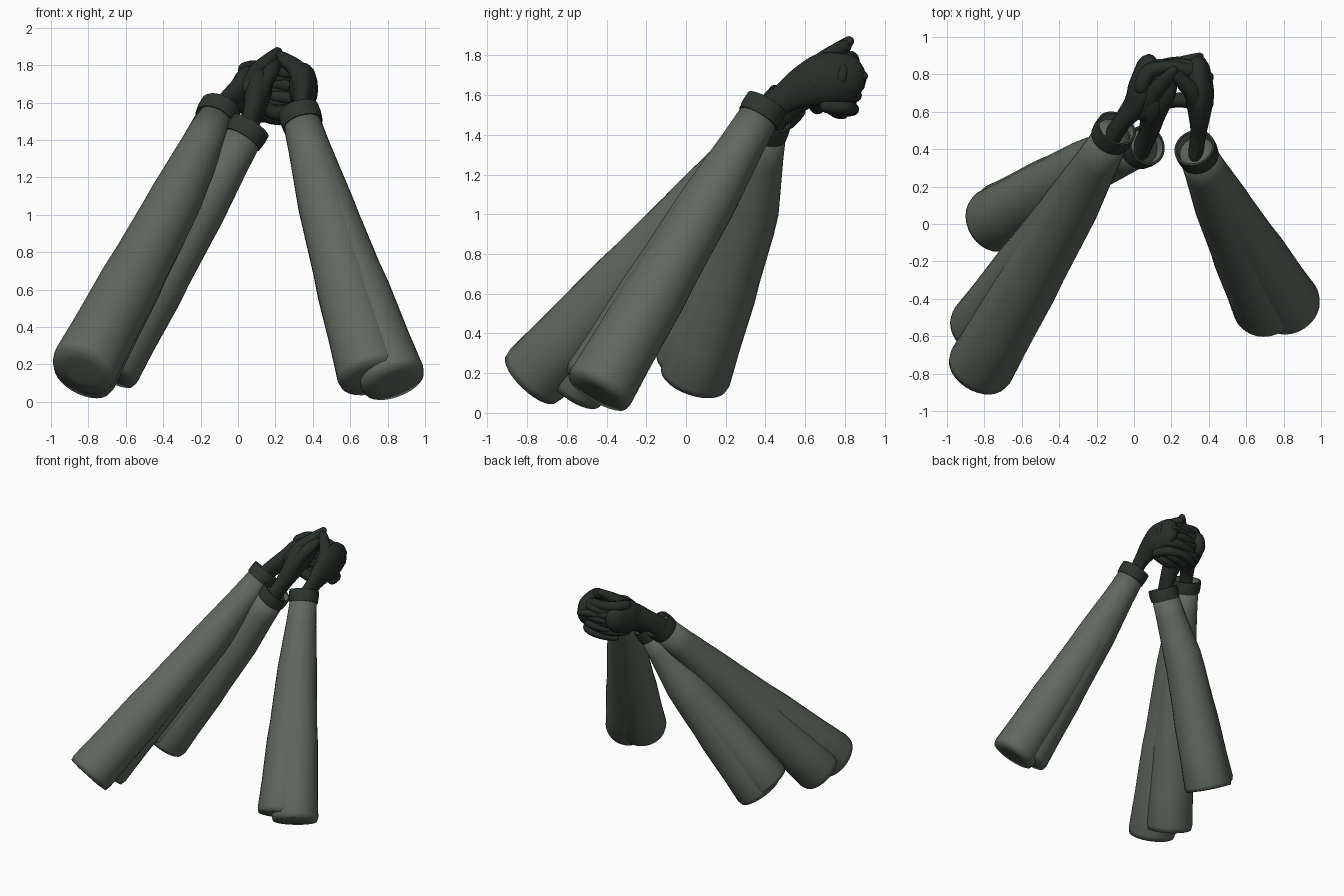
import bpy, bmesh, math
from mathutils import Vector

if "Cube" in bpy.data.objects:
    bpy.data.objects.remove(bpy.data.objects["Cube"])


def material(name, rgb):
    m = bpy.data.materials.new(name)
    m.diffuse_color = (*rgb, 1)
    m.use_nodes = True
    m.node_tree.nodes["Principled BSDF"].inputs["Base Color"].default_value = m.diffuse_color
    return m


SLEEVE = material("sage sleeve cloth", (0.115, 0.14, 0.113))
CUFF = material("dark cuff", (0.027, 0.036, 0.028))
GLOVE = material("blackish green glove", (0.02, 0.027, 0.021))


def spline(pts, n):
    """Smooth Catmull-Rom samples through tuples of any length."""
    p = [pts[0]] + list(pts) + [pts[-1]]
    out = []
    for i in range(1, len(p) - 2):
        for k in range(n):
            t = k / n
            out.append([0.5 * (2 * b + (c - a) * t + (2 * a - 5 * b + 4 * c - d) * t * t
                               + (3 * b - a - 3 * c + d) * t ** 3)
                        for a, b, c, d in zip(p[i - 1], p[i], p[i + 1], p[i + 2])])
    return out + [list(p[-1])]


def finish(bm, name, mats, angle=50):
    bmesh.ops.recalc_face_normals(bm, faces=bm.faces)
    me = bpy.data.meshes.new(name)
    bm.to_mesh(me)
    bm.free()
    for m in mats:
        me.materials.append(m)
    ob = bpy.data.objects.new(name, me)
    bpy.context.collection.objects.link(ob)
    bpy.ops.object.select_all(action='DESELECT')
    ob.select_set(True)
    bpy.context.view_layer.objects.active = ob
    bpy.ops.object.shade_smooth_by_angle(angle=math.radians(angle))
    return ob


def tube(name, pts, mat, sides=20, n=5, wide=None, flat=1.0, round_ends=False, angle=50):
    """Closed tube; pts are (x, y, z, radius). 'wide' sets the full-width direction, 'flat' the other."""
    s = spline(pts, n) if n > 1 else pts
    pos = [Vector(q[:3]) for q in s]
    rad = [max(q[3], 0.002) for q in s]
    if round_ends:  # domed tips
        for end in (0, -1):
            d = (pos[end] - pos[1 if end == 0 else -2]).normalized()
            c, r = pos[end].copy(), rad[end]
            for a in (30, 55, 78):
                q = c + d * r * math.sin(math.radians(a))
                w = r * math.cos(math.radians(a))
                if end == 0:
                    pos.insert(0, q)
                    rad.insert(0, w)
                else:
                    pos.append(q)
                    rad.append(w)
    bm = bmesh.new()
    rings = []
    ref = Vector(wide) if wide else Vector((0.3, 0.9, 0.2))
    for i, c in enumerate(pos):
        t = (pos[min(i + 1, len(pos) - 1)] - pos[max(i - 1, 0)]).normalized()
        u = (ref - t * ref.dot(t)).normalized()
        v = t.cross(u)
        ref = u
        rings.append([bm.verts.new(c + rad[i] * (u * math.cos(a) + v * flat * math.sin(a)))
                      for a in (2 * math.pi * k / sides for k in range(sides))])
    for a, b in zip(rings, rings[1:]):
        for k in range(sides):
            bm.faces.new((a[k], a[(k + 1) % sides], b[(k + 1) % sides], b[k]))
    bm.faces.new(rings[0][::-1])
    bm.faces.new(rings[-1])
    return finish(bm, name, [mat], angle)


def ring_cuff(name, c, axis, r, h):
    """Hollow band with a pale lining, standing at the wrist."""
    c, t = Vector(c), Vector(axis).normalized()
    u = t.orthogonal().normalized()
    v = t.cross(u)
    bm = bmesh.new()
    prof = [(r * 0.94, -h / 2), (r, -h / 2), (r * 1.04, 0), (r * 1.02, h / 2), (r * 0.9, h / 2), (r * 0.82, -h / 4)]
    rings = [[bm.verts.new(c + t * z + w * (u * math.cos(a) + v * math.sin(a)))
              for a in (2 * math.pi * k / 28 for k in range(28))] for w, z in prof]
    for j, (a, b) in enumerate(zip(rings, rings[1:])):
        for k in range(28):
            bm.faces.new((a[k], a[(k + 1) % 28], b[(k + 1) % 28], b[k])).material_index = int(j == 4)
    bm.faces.new(rings[-1]).material_index = 1
    bm.faces.new(rings[0])
    finish(bm, name, [CUFF, SLEEVE])


# Sleeves: wrist, elbow offset and two layers that part below the elbow
ARMS = {
    "left_front": ((-0.11, 0.485, 1.54), (0.015, 0.0, 0.0), [(-0.83, -0.78, 0.17), (-0.83, -0.57, 0.13)]),
    "left_rear": ((0.045, 0.41, 1.44), (0.0, 0.045, 0.0), [(-0.71, 0.04, 0.17), (-0.76, 0.01, 0.24)]),
    "right": ((0.335, 0.385, 1.52), (-0.01, 0.0, 0.0), [(0.715, -0.455, 0.13), (0.835, -0.445, 0.105)]),
}
for arm, (wrist, bend, ends) in ARMS.items():
    w = Vector(wrist)
    mean = (Vector(ends[0]) + Vector(ends[1])) / 2
    for i, end in enumerate(ends):
        e = Vector(end)
        own = w.lerp(e, 0.36)
        elbow = own.lerp(w.lerp(mean, 0.36), 0.55) + Vector(bend)
        pts = []
        for f, r in ((0.0, 0.099), (0.12, 0.112), (0.33, 0.143), (0.4, 0.147), (0.58, 0.157),
                     (0.66, 0.166), (0.85, 0.172), (0.98, 0.181), (1.0, 0.172), (1.004, 0.09)):
            c = w.lerp(elbow, f / 0.36) if f < 0.36 else elbow.lerp(e, (f - 0.36) / 0.64)
            pts.append((*c, r * (1 if i == 0 else 0.97)))
        tube(f"{arm}_sleeve_{i + 1}", pts, SLEEVE, sides=28, n=1, angle=100)
    axis = w - mean
    ring_cuff(f"{arm}_cuff", w, axis, 0.109, 0.092)

# Wrists and palms of the gloves
tube("left_front_palm", [(-0.12, 0.46, 1.52, 0.075), (-0.055, 0.56, 1.60, 0.078), (0.01, 0.64, 1.645, 0.105),
                         (0.045, 0.72, 1.675, 0.125), (0.065, 0.8, 1.685, 0.11)],
     GLOVE, wide=(0, -0.5, 1), flat=0.62, round_ends=True)
tube("left_rear_palm", [(0.03, 0.385, 1.41, 0.07), (0.07, 0.47, 1.51, 0.072), (0.095, 0.56, 1.60, 0.09),
                        (0.105, 0.65, 1.67, 0.11), (0.115, 0.72, 1.70, 0.1)],
     GLOVE, wide=(0, -0.6, 1), flat=0.7, round_ends=True)
tube("right_palm", [(0.33, 0.38, 1.5, 0.07), (0.345, 0.49, 1.58, 0.075), (0.35, 0.59, 1.64, 0.105),
                    (0.35, 0.69, 1.675, 0.135), (0.345, 0.78, 1.69, 0.125)],
     GLOVE, wide=(0, -0.5, 1), flat=0.58, round_ends=True)

# Interlocked fingers wrapping round the far side
for i in range(4):
    z = 1.775 - i * 0.07
    y = 0.85 - 0.012 * abs(i - 1.2)
    r = 0.038 - 0.002 * i
    tube(f"left_finger_{i + 1}", [(0.04, y - 0.1, z, r + 0.004), (0.08, y - 0.02, z + 0.01, r + 0.003),
                                 (0.17, y, z, r), (0.27, y - 0.01, z - 0.01, r),
                                 (0.33, y - 0.02, z - 0.02, r * 0.85)],
         GLOVE, sides=12, n=4, round_ends=True)
    tube(f"right_finger_{i + 1}", [(0.37, y - 0.12, z - 0.02, r + 0.004), (0.345, y - 0.03, z - 0.03, r + 0.003),
                                  (0.26, y + 0.01, z - 0.035, r), (0.16, y, z - 0.04, r),
                                  (0.09, y - 0.03, z - 0.045, r * 0.85)],
         GLOVE, sides=12, n=4, round_ends=True)

# Knuckle pads on the back of the right hand
for i in range(3):
    ky, kz = 0.645 + i * 0.07, 1.665 + i * 0.017
    tube(f"right_knuckle_{i + 1}", [(0.405, ky - 0.005, kz - 0.035, 0.022), (0.41, ky, kz, 0.026),
                                   (0.402, ky + 0.005, kz + 0.035, 0.022)],
         GLOVE, sides=12, n=3, wide=(0, 1, 0), flat=0.6, round_ends=True)

# Thumbs meeting at the top, lower finger tips and one stray fingertip
EXTRA = {
    "left_thumb": [(0.06, 0.6, 1.68, 0.055), (0.1, 0.69, 1.76, 0.05), (0.16, 0.76, 1.82, 0.042), (0.21, 0.82, 1.87, 0.027)],
    "right_thumb": [(0.345, 0.6, 1.69, 0.055), (0.32, 0.69, 1.77, 0.05), (0.27, 0.75, 1.815, 0.042), (0.22, 0.8, 1.845, 0.034)],
    "rear_thumb": [(0.1, 0.55, 1.62, 0.055), (0.14, 0.62, 1.71, 0.048), (0.18, 0.69, 1.77, 0.042), (0.2, 0.76, 1.8, 0.034)],
    "stray_fingertip": [(0.22, 0.86, 1.7, 0.03), (0.3, 0.88, 1.7, 0.028), (0.35, 0.895, 1.695, 0.022)],
    "lower_fingertip": [(0.1, 0.7, 1.56, 0.038), (0.18, 0.76, 1.52, 0.036), (0.27, 0.79, 1.515, 0.034), (0.33, 0.76, 1.54, 0.03)],
    "inner_finger": [(0.12, 0.64, 1.59, 0.042), (0.2, 0.66, 1.545, 0.04), (0.28, 0.66, 1.555, 0.04), (0.34, 0.64, 1.6, 0.042)],
}
for name, pts in EXTRA.items():
    tube(name, pts, GLOVE, sides=12, n=4, round_ends=True)
